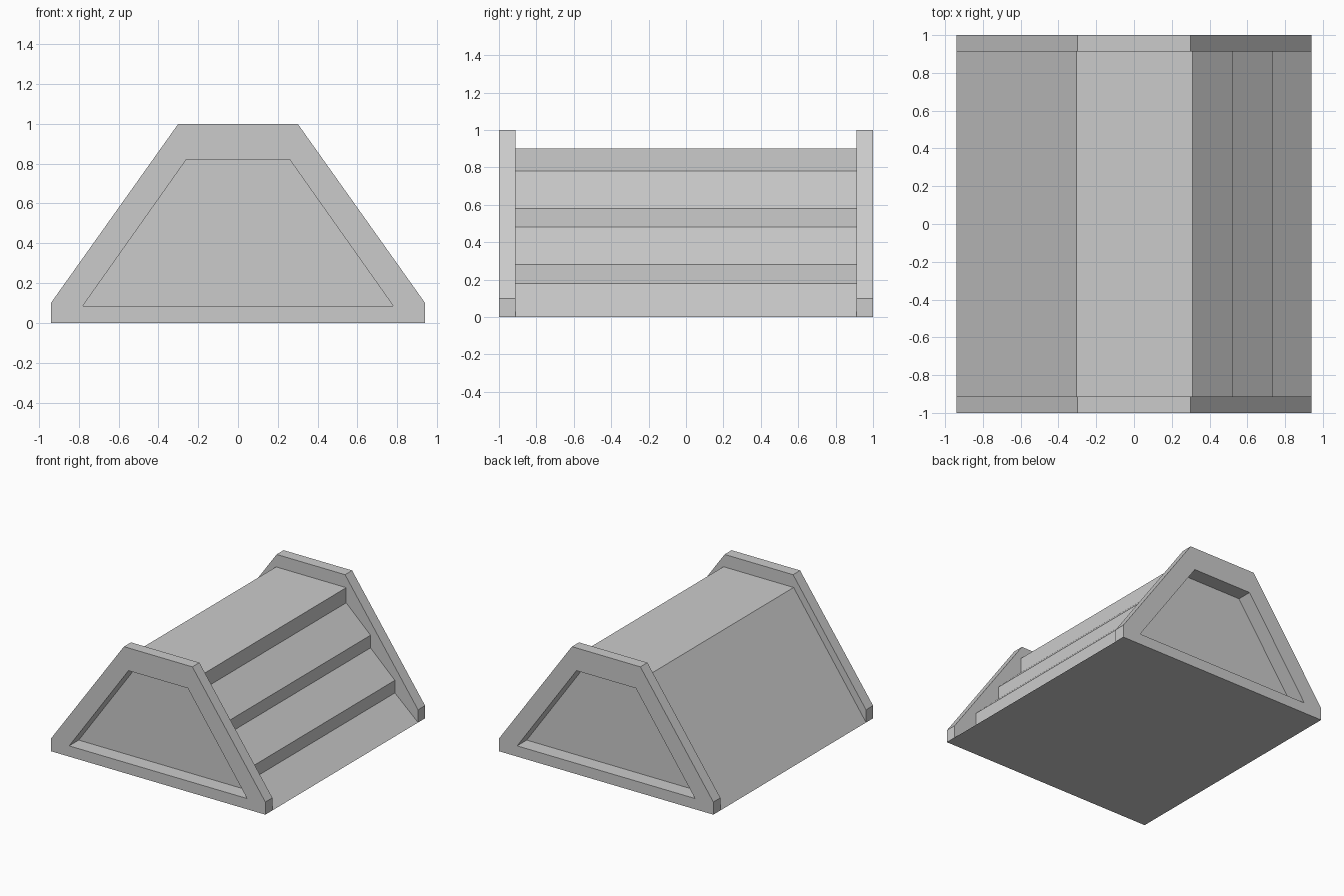
import bpy, bmesh

if "Cube" in bpy.data.objects:
    bpy.data.objects.remove(bpy.data.objects["Cube"])


def prism(name, profile, y0, y1):
    """Extrude an (x, z) profile from y0 to y1."""
    bm = bmesh.new()
    face = bm.faces.new([bm.verts.new((x, y0, z)) for x, z in profile])
    ext = bmesh.ops.extrude_face_region(bm, geom=[face])
    verts = [v for v in ext["geom"] if isinstance(v, bmesh.types.BMVert)]
    bmesh.ops.translate(bm, verts=verts, vec=(0, y1 - y0, 0))
    bmesh.ops.recalc_face_normals(bm, faces=bm.faces)
    mesh = bpy.data.meshes.new(name)
    bm.to_mesh(mesh)
    bm.free()
    obj = bpy.data.objects.new(name, mesh)
    bpy.context.collection.objects.link(obj)
    return obj


def cut(obj, cutter):
    mod = obj.modifiers.new("recess", "BOOLEAN")
    mod.operation = "DIFFERENCE"
    mod.solver = "EXACT"
    mod.object = cutter
    bpy.context.view_layer.objects.active = obj
    bpy.ops.object.modifier_apply(modifier=mod.name)


PLATE_IN, RECESS_IN = 0.912, 0.88

# Core: plain slope on the left, three overhanging steps on the right
body = prism("stepped_body", [
    (-0.94, 0), (-0.305, 0.9), (0.31, 0.9), (0.31, 0.78),
    (0.523, 0.58), (0.523, 0.48), (0.737, 0.28), (0.737, 0.18), (0.94, 0),
], -PLATE_IN, PLATE_IN)

# End plates, each with a recessed panel reaching into the core
plate_outline = [(-0.94, 0), (0.94, 0), (0.94, 0.1), (0.3, 1), (-0.3, 1), (-0.94, 0.1)]
panel_outline = [(-0.78, 0.085), (0.78, 0.085), (0.26, 0.82), (-0.26, 0.82)]
for name, s in (("front", -1), ("back", 1)):
    plate = prism(name + "_end_plate", plate_outline, s * PLATE_IN, s)
    cutter = prism(name + "_recess_cutter", panel_outline, s * RECESS_IN, s * 1.1)
    cutter.hide_render = True
    cut(plate, cutter)
    cut(body, cutter)
    bpy.data.objects.remove(cutter)
